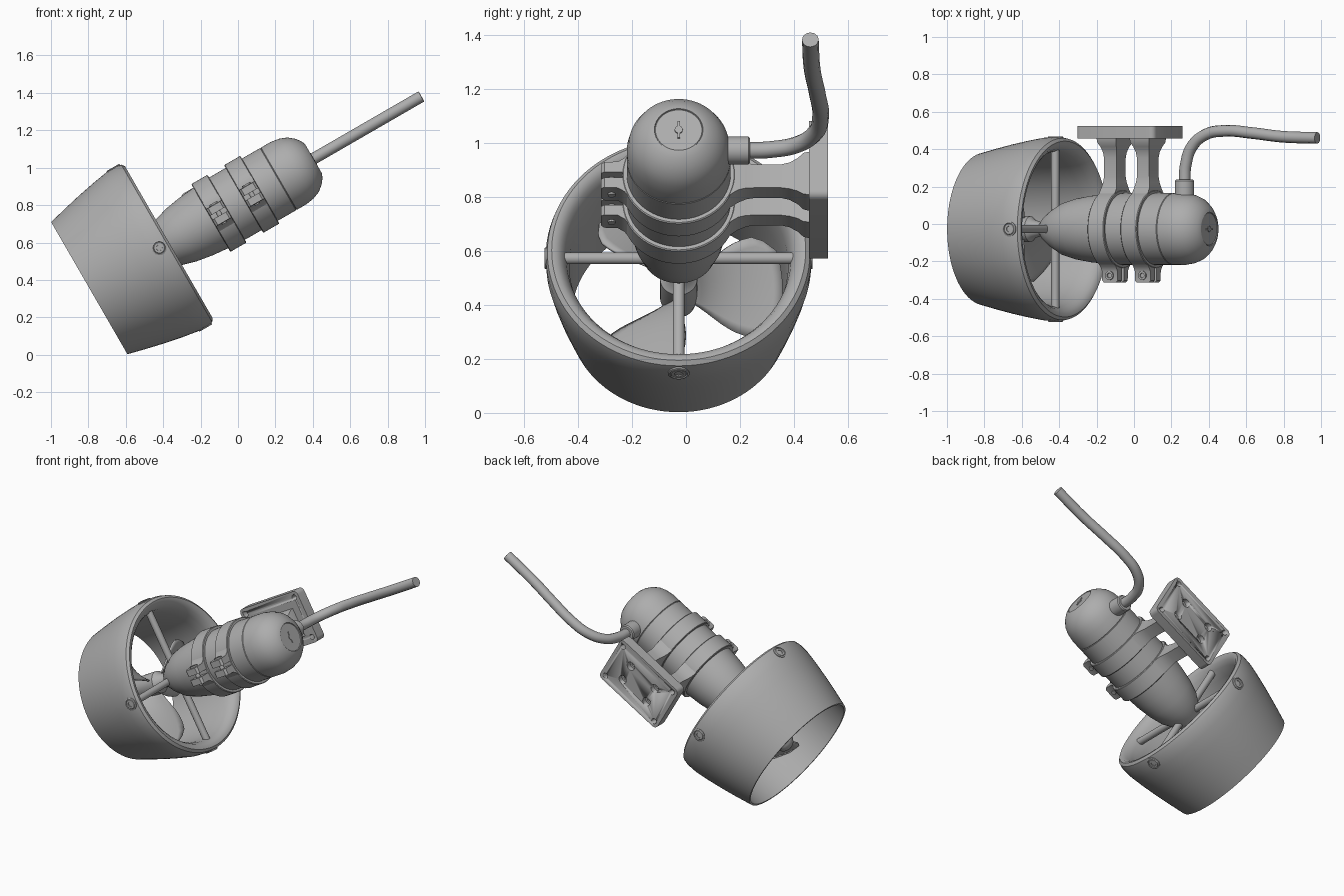
import bpy, bmesh
from math import sin, cos, pi, radians
from mathutils import Matrix

if "Cube" in bpy.data.objects:
    bpy.data.objects.remove(bpy.data.objects["Cube"])

# Single grey material
GREY = (0.42, 0.42, 0.42, 1)
grey = bpy.data.materials.new("plain_grey")
grey.use_nodes = True
grey.diffuse_color = GREY
grey.node_tree.nodes["Principled BSDF"].inputs["Base Color"].default_value = GREY

# Whole unit is built along local X, then pitched up 30 degrees
PLACE = Matrix.Translation((-0.795, -0.027, 0.356)) @ Matrix.Rotation(-pi / 6, 4, 'Y')
T = Matrix.Translation
TO_Y = Matrix.Rotation(pi / 2, 4, 'Z')
TO_Z = Matrix.Rotation(-pi / 2, 4, 'Y')


def turn(a):
    return Matrix.Rotation(a, 4, 'X')


def finish(name, bm, angle=35):
    bmesh.ops.remove_doubles(bm, verts=bm.verts, dist=1e-5)
    bmesh.ops.recalc_face_normals(bm, faces=bm.faces)
    me = bpy.data.meshes.new(name)
    bm.to_mesh(me)
    bm.free()
    me.materials.append(grey)
    me.shade_smooth()
    me.set_sharp_from_angle(angle=radians(angle))
    ob = bpy.data.objects.new(name, me)
    ob.matrix_world = PLACE
    bpy.context.collection.objects.link(ob)
    return ob


def skin(bm, loops, closed=False, caps=False):
    """Join successive vertex loops with quads."""
    rows = [[bm.verts.new(p) for p in loop] for loop in loops]
    pairs = list(zip(rows, rows[1:])) + ([(rows[-1], rows[0])] if closed else [])
    for a, b in pairs:
        n = len(a)
        for i in range(n):
            bm.faces.new((a[i], a[(i + 1) % n], b[(i + 1) % n], b[i]))
    if caps:
        bm.faces.new(rows[0])
        bm.faces.new(rows[-1])


def lathe(bm, profile, m=Matrix(), n=32, closed=False):
    """Revolve (axial, radius) pairs around X."""
    loops = [[m @ T((u, r * cos(2 * pi * i / n), r * sin(2 * pi * i / n))).to_translation()
              for i in range(n)] for u, r in profile]
    skin(bm, loops, closed, caps=not closed)


def rod(bm, u0, u1, r, m=Matrix(), n=20):
    lathe(bm, [(u0, r), (u1, r)], m, n)


def loft(bm, s, sections):
    """Rectangular sections (y, half width, low, high) along Y."""
    skin(bm, [[(s - w, y, a), (s + w, y, a), (s + w, y, b), (s - w, y, b)]
              for y, w, a, b in sections], caps=True)


# Nozzle duct with rounded intake lip
bm = bmesh.new()
lathe(bm, [(0, .396), (0, .408), (.1, .433), (.2, .456), (.3, .476), (.385, .49), (.45, .492),
           (.478, .486), (.491, .47), (.488, .452), (.47, .432), (.44, .416), (.38, .405),
           (.25, .4)], n=96, closed=True)
finish("duct", bm)

# Motor housing
bm = bmesh.new()
lathe(bm, [(.34, 0), (.342, .03), (.37, .062), (.42, .1), (.49, .14), (.57, .163), (.66, .178),
           (.76, .187), (.86, .192), (1.165, .192), (1.168, .189), (1.171, .192), (1.23, .192),
           (1.28, .184), (1.32, .168), (1.352, .142), (1.373, .115), (1.383, .094),
           (1.384, .09), (1.379, .088), (1.381, .086), (1.381, 0)], n=64)
finish("motor_housing", bm)

# Slotted plug in the end cap
bm = bmesh.new()
rod(bm, 1.375, 1.386, .015)
loft(bm, 1.382, [(-.004, .004, -.035, .035), (.004, .004, -.035, .035)])
finish("end_plug", bm)

# Propeller hub and blades
bm = bmesh.new()
lathe(bm, [(.06, 0), (.063, .02), (.075, .042), (.1, .06), (.14, .069), (.28, .069),
           (.3, .05), (.35, .035)])
finish("propeller_hub", bm)

bm = bmesh.new()
NR, NA = 10, 10
for k in range(3):
    grid = []
    for i in range(NR + 1):
        f = i / NR
        r = .05 + .335 * f
        span = radians(26 + 8 * sin(pi * f)) * (1 if f < .85 else 1 - 2 * (f - .85))
        row = []
        for j in range(NA + 1):
            a = span * (2 * j / NA - 1)
            pitch = .2 + a * (.12 + .06 * f)
            ang = a + radians(2) + k * 2 * pi / 3
            row.append(bm.verts.new((pitch, r * cos(ang), r * sin(ang))))
        grid.append(row)
    for i in range(NR):
        for j in range(NA):
            bm.faces.new((grid[i][j], grid[i + 1][j], grid[i + 1][j + 1], grid[i][j + 1]))
blades = finish("propeller_blades", bm, 60)
thick = blades.modifiers.new("thickness", 'SOLIDIFY')
thick.thickness, thick.offset = .01, 0

# Four struts and their screws
struts, screws = bmesh.new(), bmesh.new()
for k in range(4):
    spin = turn(k * pi / 2)
    rod(struts, .03, .43, .022, spin @ T((.432, 0, 0)) @ TO_Y)
    lathe(screws, [(-.02, .04), (.003, .04), (.005, .037), (.005, .033), (.001, .031),
                   (.004, .028), (.004, .016), (-.012, .014), (-.012, 0)],
          spin @ T((.432, .491, 0)) @ TO_Y, 24)
finish("struts", struts)
finish("duct_screws", screws)

# Clamps: ring, split ears, bolt and flared arm
CLAMPS = (.8, 1.003)
for label, s in zip(("rear", "front"), CLAMPS):
    bm = bmesh.new()
    lathe(bm, [(s - .05, .18), (s - .05, .205), (s - .046, .209), (s + .046, .209),
               (s + .05, .205), (s + .05, .18)], n=64, closed=True)
    finish(label + "_clamp_ring", bm)

    bm = bmesh.new()
    for side in (1, -1):
        loft(bm, s, [(y, w, side * .012, side * h) for y, w, h in
                     ((-.14, .048, .15), (-.18, .048, .1), (-.2, .048, .072),
                      (-.225, .048, .056), (-.275, .048, .054), (-.287, .036, .052))])
    finish(label + "_clamp_ears", bm)

    bm = bmesh.new()
    rod(bm, -.062, .05, .014, T((s, -.248, 0)) @ TO_Z)
    lathe(bm, [(.05, .024), (.063, .024), (.063, .013), (.056, .012), (.056, 0)],
          T((s, -.248, 0)) @ TO_Z, 20)
    finish(label + "_clamp_bolt", bm)

    bm = bmesh.new()
    loft(bm, s, [(y, w, -h, h) for y, w, h in
                 ((.12, .049, .16), (.16, .049, .12), (.19, .049, .085), (.22, .047, .064),
                  (.25, .042, .053), (.28, .038, .05), (.38, .038, .05), (.41, .041, .056),
                  (.44, .049, .07), (.462, .057, .088), (.485, .06, .092))])
    finish(label + "_clamp_arm", bm)

# Mounting plate with rounded corners and bored holes
MID, HALF_L, HALF_W, CORNER = .905, .241, .167, .028
outline = []
for q, (sx, sz) in enumerate(((1, 1), (-1, 1), (-1, -1), (1, -1))):
    for i in range(6):
        a = (q + i / 5) * pi / 2
        outline.append((MID + sx * (HALF_L - CORNER) + CORNER * cos(a),
                        .02 + sz * (HALF_W - CORNER) + CORNER * sin(a)))
bm = bmesh.new()
skin(bm, [[(x, y, z) for x, z in outline] for y in (.483, .552)], caps=True)
plate = finish("mounting_plate", bm)

bm = bmesh.new()
for sx in (1, -1):
    for sz in (1, -1):
        rod(bm, .44, .6, .017, T((MID + sx * .205, 0, .02 + sz * .13)) @ TO_Y)
        lathe(bm, [(.51, .014), (.52, .014), (.52, .027), (.6, .027)],
              T((MID + sx * .1, 0, .02 + sz * .06)) @ TO_Y, 20)
cutter = finish("plate_hole_cutter", bm)
cutter.hide_render = True
cutter.hide_set(True)
cut = plate.modifiers.new("holes", 'BOOLEAN')
cut.object, cut.operation, cut.solver = cutter, 'DIFFERENCE', 'EXACT'

# Cable gland
bm = bmesh.new()
lathe(bm, [(.16, .052), (.258, .052), (.264, .046), (.264, 0)], T((1.23, 0, 0)) @ TO_Y)
finish("cable_gland", bm)

# Cable
curve = bpy.data.curves.new("cable", 'CURVE')
curve.dimensions = '3D'
curve.bevel_depth, curve.bevel_resolution = .031, 4
curve.resolution_u, curve.use_fill_caps = 10, True
path = [(1.23, .24), (1.237, .34), (1.275, .44), (1.36, .505), (1.48, .525),
        (1.65, .513), (1.83, .494), (2.05, .487)]
spline = curve.splines.new('BEZIER')
spline.bezier_points.add(len(path) - 1)
for p, (s, y) in zip(spline.bezier_points, path):
    p.co = (s, y, 0)
    p.handle_left_type = p.handle_right_type = 'AUTO'
curve.materials.append(grey)
cable = bpy.data.objects.new("cable", curve)
cable.matrix_world = PLACE
bpy.context.collection.objects.link(cable)
